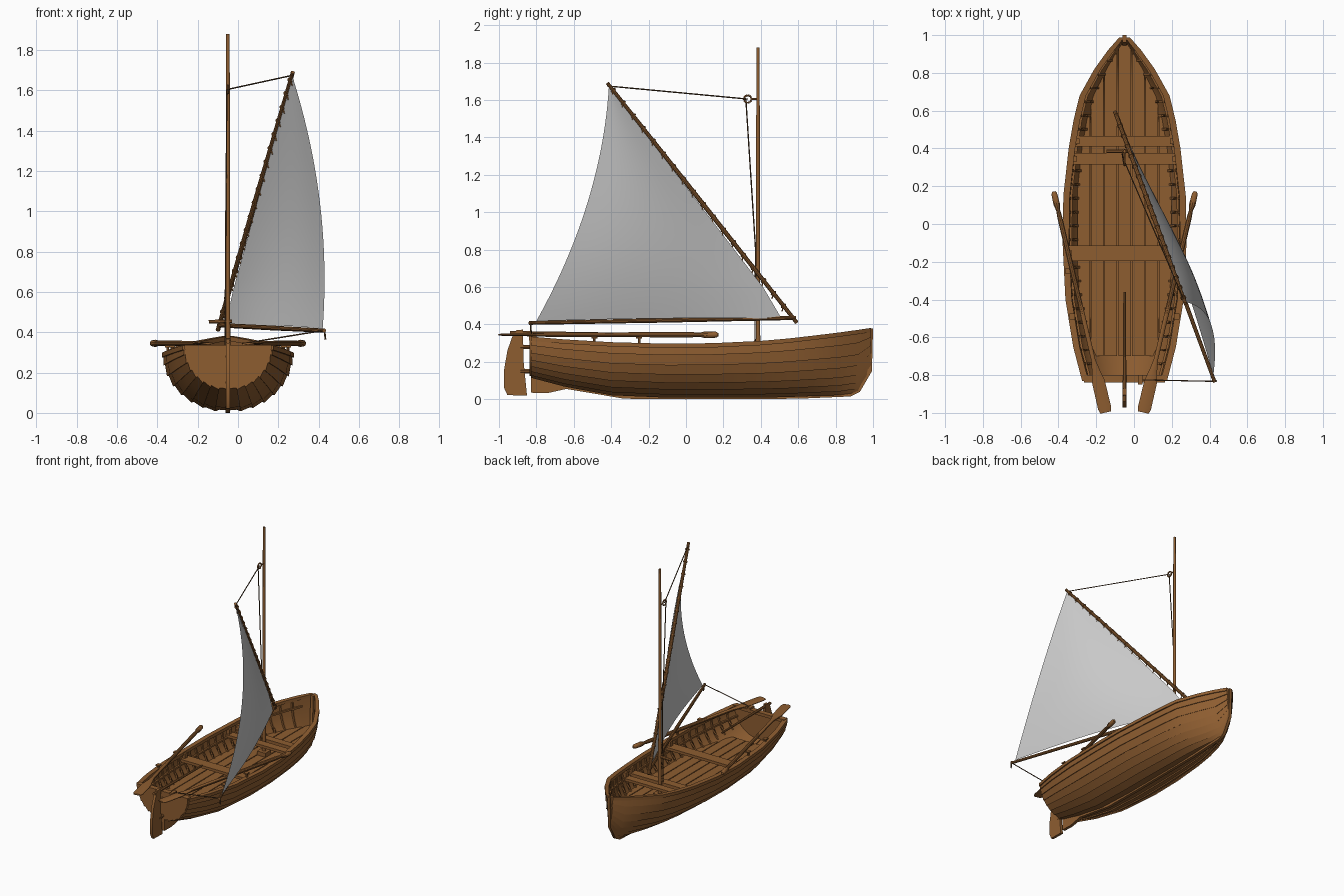
import bpy, bmesh, math
from mathutils import Vector as V

if "Cube" in bpy.data.objects:
    bpy.data.objects.remove(bpy.data.objects["Cube"])

CX = -0.05  # boat centreline


def material(name, col):
    m = bpy.data.materials.new(name)
    m.diffuse_color = (*col, 1)
    m.use_nodes = True
    m.node_tree.nodes["Principled BSDF"].inputs["Base Color"].default_value = m.diffuse_color
    return m


WOOD = material("wood", (0.27, 0.11, 0.03))
ROPE = material("rope", (0.10, 0.05, 0.02))


def make(name, parts, mat=WOOD, caps=True, angle=35):
    """Loft each part (a list of closed rings) into one object."""
    bm = bmesh.new()
    for rings in parts:
        vs = [[bm.verts.new(p) for p in r] for r in rings]
        n = len(vs[0])
        for a, b in zip(vs, vs[1:]):
            for i in range(n):
                bm.faces.new((a[i], a[(i + 1) % n], b[(i + 1) % n], b[i]))
        if caps:
            bm.faces.new(vs[0][::-1])
            bm.faces.new(vs[-1])
    bmesh.ops.recalc_face_normals(bm, faces=bm.faces)
    me = bpy.data.meshes.new(name)
    bm.to_mesh(me)
    bm.free()
    me.shade_smooth()
    me.set_sharp_from_angle(angle=math.radians(angle))
    me.materials.append(mat)
    ob = bpy.data.objects.new(name, me)
    bpy.context.collection.objects.link(ob)
    return ob


def tube(pts, radii, n=8):
    """Rings along a path; a radius may be a (side, up) pair."""
    pts = [V(p) for p in pts]
    if not isinstance(radii, list):
        radii = [radii] * len(pts)
    rings = []
    for i, p in enumerate(pts):
        t = (pts[min(i + 1, len(pts) - 1)] - pts[max(i - 1, 0)]).normalized()
        side = t.cross(V((0, 1, 0)) if abs(t.z) > 0.9 else V((0, 0, 1))).normalized()
        up = side.cross(t)
        r = radii[i] if isinstance(radii[i], tuple) else (radii[i], radii[i])
        rings.append([p + side * r[0] * math.cos(2 * math.pi * k / n + math.pi / n)
                      + up * r[1] * math.sin(2 * math.pi * k / n + math.pi / n) for k in range(n)])
    return rings


def box(x0, x1, y0, y1, z0, z1):
    return [[(x0, y, z0), (x1, y, z0), (x1, y, z1), (x0, y, z1)] for y in (y0, y1)]


def plate(pts, th):
    return [[(CX + s * th / 2, y, z) for y, z in pts] for s in (-1, 1)]


# hull stations: y, half width, bottom z, sheer z, fullness power
ST = [(-.83, .215, .12, .33, 1), (-.65, .262, .072, .315, 1), (-.4, .303, .025, .30, 1),
      (-.1, .318, .012, .292, 1), (.15, .314, .012, .295, 1), (.4, .286, .012, .307, 1),
      (.55, .260, .015, .32, 1), (.68, .228, .02, .335, 1.1), (.82, .150, .025, .352, 1.3),
      (.92, .078, .04, .366, 1.5), (.988, .018, .15, .376, 1.5)]


def station(y):
    for a, b in zip(ST, ST[1:]):
        if y <= b[0]:
            f = (y - a[0]) / (b[0] - a[0])
            return [u + (v - u) * f for u, v in zip(a, b)]
    return ST[-1]


def section(y, a, off=0.0):
    """Point on the hull at y; a runs -1..1 from rail to rail."""
    _, hw, zb, zs, p = station(y)
    hw = max(hw + off, 0.003)
    t = abs(a) * math.pi / 2
    return V((CX + math.copysign(hw * math.sin(t) ** p, a), y,
              zs - (zs - zb + off) * math.cos(t)))


def half_width(y, z):
    _, hw, zb, zs, p = station(y)
    c = (zs - z) / (zs - zb - 0.014)
    return (hw - 0.014) * math.sqrt(1 - c * c) ** p if c < 1 else 0


# clinker hull: every strake's lower edge stands proud of the one below
N = 8
rings = []
for s in ST:
    half = []
    for k in range(N):
        half += [(k / N, .009 if k else 0.0), ((k + 1) / N, 0.0)]
    outer = [section(s[0], -a, o) for a, o in half[::-1]] + [section(s[0], a, o) for a, o in half[1:]]
    inner = [section(s[0], 1 - k / N, -.012) for k in range(2 * N + 1)]
    rings.append(outer + inner)
make("hull_planking", [rings])

# transom
arc = [section(-.83, -1 + k / 10, -.003) for k in range(21)]
make("transom", [[[p + V((0, d, 0)) for p in arc] for d in (-.006, .02)]])

# keel, skeg and stem
make("keel_and_stem", [plate([
    (-.83, .035), (-.74, .033), (-.64, .055), (-.33, .003), (0, 0), (.6, .003), (.88, .015),
    (.93, .04), (.994, .15), (1, .378), (.96, .376), (.95, .16), (.89, .055), (.6, .03),
    (-.3, .03), (-.64, .085), (-.83, .14)], .022)])

# gunwales and inner stringers
rails, stringers = [], []
for s in (-1, 1):
    rr, sr = [], []
    for y, hw, zb, zs, p in ST:
        o, i = hw + .010, max(hw - .024, .001)
        rr.append([(CX + s * x, y, z) for x, z in
                   ((o, zs - .018), (o, zs + .005), (i, zs + .005), (i, zs - .018))])
        if y < .95:
            w = half_width(y, zs - .07)
            sr.append((CX + s * (w - .008), y, zs - .07))
    rails.append(rr)
    stringers.append(tube(sr, .009, 4))
make("gunwales", rails)
make("stringers", stringers)
make("transom_rail", [box(CX - .215, CX + .215, -.84, -.80, .315, .338)])

# ribs above the floor
ribs = []
for k in range(23):
    y = -.74 + k * .073
    for s in (-1, 1):
        ribs.append(tube([section(y, s * (.55 + .4 * j / 4), -.016) for j in range(5)], .009, 4))
make("ribs", ribs)

# floorboards, trimmed to the hull
ZF = .15
boards = []
for k in range(-3, 4):
    strip = []
    for j in range(67):
        y = -.7 + j * .025
        w = half_width(y, ZF)
        x0, x1 = (max(-w, min(w, k * .072 + d)) for d in (-.033, .033))
        if x1 - x0 > .004:
            strip.append([(CX + x, y, z) for x, z in
                          ((x0, ZF - .014), (x1, ZF - .014), (x1, ZF), (x0, ZF))])
    boards.append(strip)
make("floorboards", boards)

# thwarts with their knees
thwarts = []
for y, h in ((.438, .028), (.345, .03), (-.155, .04)):
    w = half_width(y, .25)
    thwarts.append(box(CX - w, CX + w, y - h, y + h, .235, .255))
    for s in (-1, 1):
        thwarts.append(box(CX + s * (w - .02), CX + s * (w + .01), y - .015, y + .015, .25, .29))
make("thwarts", thwarts)

# mast, step and belaying peg
make("mast", [tube([(CX, .385, .03), (CX, .385, .42), (CX, .385, 1.88)], [.014, .012, .009], 12),
              box(CX - .035, CX + .035, .35, .42, .13, .18)])
make("mast_peg", [tube([(-.145, .385, .452), (-.03, .385, .455)], .01, 8)])

# yard and boom
Y0, Y1 = V((-.10, .592, .41)), V((.272, -.42, 1.69))
B0, B1 = V((-.095, .585, .435)), V((.428, -.838, .408))
make("yard", [tube([Y0, Y0.lerp(Y1, .5), Y1], [.011, .013, .010], 10)])
make("boom", [tube([B0, B0.lerp(B1, .5), B1], [.011, .012, .010], 10)])

# sail: luff on the yard, hollow leech and a belly to starboard
tack, peak, clew = V((-.062, .51, .432)), V((.268, -.412, 1.675)), V((.42, -.80, .418))
M = 24
bm = bmesh.new()
grid = []
for i in range(M + 1):
    s = i / M
    L = tack.lerp(peak, s) + V((-.006, .018, .016)) * min(1, s * 8) * (1 - s)
    E = clew.lerp(peak, s) + V((.062, .078, 0)) * 4 * s * (1 - s)
    belly = (.03 + .16 * s * (1 - s)) * (1 - s)
    grid.append([bm.verts.new(L.lerp(E, j / M) + V((.94, .34, .25 * (1 - s))) * belly
                              * math.sin(math.pi * j / M)) for j in range(M + 1)])
for i in range(M):
    for j in range(M):
        bm.faces.new((grid[i][j], grid[i][j + 1], grid[i + 1][j + 1], grid[i + 1][j]))
bmesh.ops.remove_doubles(bm, verts=bm.verts, dist=1e-5)
me = bpy.data.meshes.new("sail")
bm.to_mesh(me)
bm.free()
me.shade_smooth()
bpy.context.collection.objects.link(bpy.data.objects.new("sail", me))

# lashings along the yard
d = (Y1 - Y0).normalized()
lash = []
for k in range(18):
    p = Y0.lerp(Y1, .07 + .9 * k / 17)
    lash.append(tube([p - d * .004, p + d * .004], .016, 8))
    lash.append(tube([p, p + V((.008, -.008, -.03))], .0035, 5))
make("sail_lashings", lash)

# halyard, pulley ring and sheet
pul = V((CX, .33, 1.605))
ring = [pul + V((0, math.cos(a), math.sin(a))) * .02 for a in [2 * math.pi * k / 16 for k in range(17)]]
make("pulley_ring", [tube([ring[k], ring[k + 1]], .005, 6) for k in range(16)]
     + [tube([pul + V((0, .02, 0)), (CX, .39, 1.605)], .005, 6)])
make("halyard", [tube([Y1 + V((0, 0, -.015)), pul], .0035, 6),
                 tube([pul + V((-.005, -.01, 0)), (CX - .012, .372, .8), (CX - .014, .368, .26)], .0035, 6)], ROPE)
make("sheet", [tube([B1 + V((-.008, .005, 0)), (.03, -.825, .345)], .0035, 6),
               tube([B1 + V((0, .008, .01)), B1 + V((.006, .008, -.045))], .005, 6)], ROPE)
make("sheet_cleat", [box(.02, .045, -.85, -.80, .335, .35)])

# oars and rowlocks
oars, locks = [], []
for s in (-1, 1):
    a, b = V((CX + s * .375, .172, .345)), V((CX + s * .10, -.998, .345))
    prof = [(0, .009), (.01, .016), (.06, .018), (.085, .011), (.12, .014), (.5, .013), (.76, .012),
            (.81, (.022, .010)), (.86, (.036, .007)), (.98, (.037, .006)), (1, (.030, .005))]
    oars.append(tube([a.lerp(b, f) for f, _ in prof], [r for _, r in prof], 10))
    for y in (-.25, -.49):
        x = CX + s * (station(y)[1] - .012)
        locks.append(tube([(x, y, .28), (x, y, .333)], .008, 8))
        locks.append(box(x - .014, x + .014, y - .016, y + .016, .325, .334))
make("oars", oars)
make("rowlocks", locks)

# rudder, hinges and tiller
make("rudder", [plate([(-.85, .02), (-.955, .022), (-.972, .06), (-.972, .16), (-.955, .26),
                       (-.925, .345), (-.905, .37), (-.872, .372), (-.868, .2)], .02)])
make("rudder_hinges", [tube([(CX, -.885, z), (CX, -.82, z)], .012, 8) for z in (.28, .15)])
make("tiller", [tube([(CX, -.94, .355), (CX, -.6, .352), (CX, -.36, .35)], [.011, .009, .007], 8)])
